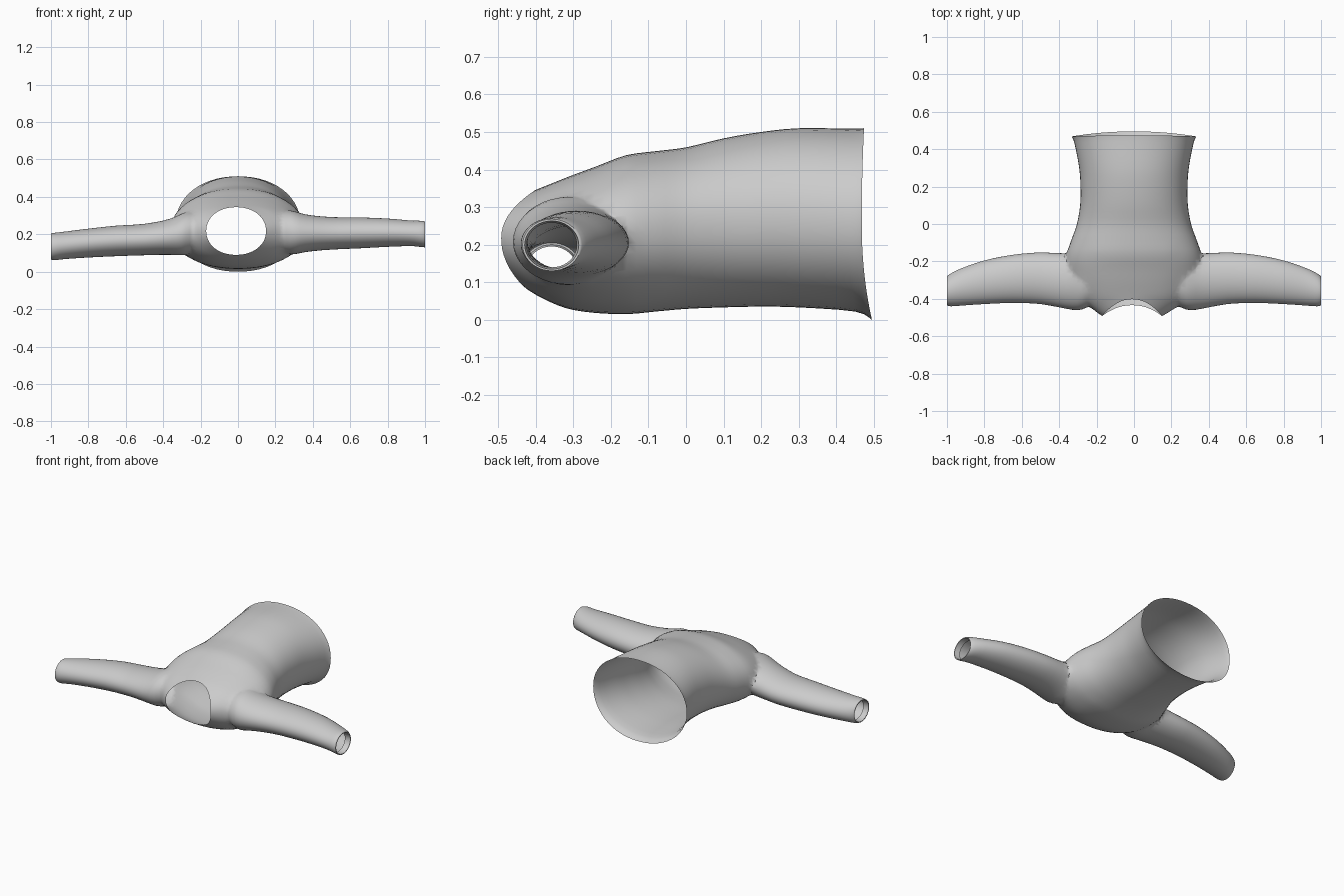
import bpy, bmesh
from math import sin, cos, pi
from mathutils import Vector

if "Cube" in bpy.data.objects:
    bpy.data.objects.remove(bpy.data.objects["Cube"])

SIDES = 56
caps = []          # centres of the end caps, removed later to leave openings


def smooth_rows(rows, steps):
    """Catmull-Rom interpolation through section rows."""
    out = []
    for i in range(len(rows) - 1):
        p = [rows[max(0, min(len(rows) - 1, i + k))] for k in (-1, 0, 1, 2)]
        for s in range(steps):
            t = s / steps
            out.append([0.5 * (2 * b + (c - a) * t + (2 * a - 5 * b + 4 * c - d) * t * t
                               + (3 * b - a - 3 * c + d) * t ** 3) for a, b, c, d in zip(*p)])
    return out + [list(rows[-1])]


def power(v, e):
    return (abs(v) ** e) * (1 if v >= 0 else -1)


def loft(name, rings):
    """Closed tube through rings of points, with fan caps."""
    bm = bmesh.new()
    loops = [[bm.verts.new(p) for p in r] for r in rings]
    n = len(loops[0])
    for a, b in zip(loops, loops[1:]):
        for i in range(n):
            bm.faces.new((a[i], a[(i + 1) % n], b[(i + 1) % n], b[i]))
    for lp in (loops[0], loops[-1]):
        c = sum((v.co for v in lp), Vector()) / n
        caps.append(c)
        cv = bm.verts.new(c)
        for i in range(n):
            bm.faces.new((lp[i], lp[(i + 1) % n], cv))
    bmesh.ops.recalc_face_normals(bm, faces=bm.faces)
    me = bpy.data.meshes.new(name)
    bm.to_mesh(me)
    bm.free()
    ob = bpy.data.objects.new(name, me)
    bpy.context.collection.objects.link(ob)
    return ob


def body_ring(row):
    y_side, y_top, y_bot, hw, z0, z1, cx = row
    pts = []
    for i in range(SIDES):
        a = 2 * pi * i / SIDES
        s, c = sin(a), cos(a)
        y = y_side + ((y_top if s > 0 else y_bot) - y_side) * s * s
        pts.append(Vector((cx + hw * power(c, 0.95), y,
                           (z0 + z1) / 2 + (z1 - z0) / 2 * power(s, 0.95))))
    return pts


# torso: y at sides, top, bottom; half width; z low, z high; x centre
torso_rows = [
    (.468, .474, .495, .333, .0, .51, 0),
    (.43, .44, .45, .318, .022, .509, 0),
    (.3, .3, .3, .293, .033, .51, 0),
    (.2, .2, .2, .286, .035, .5, 0),
    (.1, .1, .1, .288, .033, .483, 0),
    (0, 0, 0, .305, .029, .459, 0),
    (-.08, -.08, -.08, .333, .022, .449, 0),
    (-.16, -.16, -.16, .362, .015, .438, 0),
    (-.25, -.24, -.25, .36, .019, .408, 0),
    (-.33, -.31, -.32, .335, .031, .382, 0),
    (-.41, -.365, -.38, .28, .056, .36, 0),
    (-.46, -.39, -.415, .21, .076, .35, -.005),
    (-.492, -.402, -.434, .16, .09, .345, -.01),
]
shirt = loft("shirt", [body_ring(r) for r in smooth_rows(torso_rows, 3)])


def sleeve(name, side, rows):
    """Rows: distance from centre, y front, y back, z low, z high."""
    rings = []
    for d, y0, y1, z0, z1 in rows:
        rings.append([Vector((side * d,
                              (y0 + y1) / 2 + (y1 - y0) / 2 * cos(2 * pi * i / 40),
                              (z0 + z1) / 2 + (z1 - z0) / 2 * sin(2 * pi * i / 40)))
                      for i in range(40)])
    # cuff hem folded inward
    mid = sum(rings[-1], Vector()) / 40
    for dx, k in ((0, .93), (-.035, .86)):
        rings.append([mid + (p - mid) * k + Vector((side * dx, 0, 0)) for p in rings[-1 if dx == 0 else -2]])
    return loft(name, rings)


# sleeve plan outline (shared) and each side's heights
plan = [(.2, -.41, -.2), (.28, -.462, -.175), (.36, -.455, -.157), (.5, -.428, -.152),
        (.65, -.422, -.165), (.8, -.428, -.195), (.92, -.436, -.236), (.98, -.44, -.265),
        (1.0, -.435, -.28)]
heights = {
    1: [(.13, .31), (.09, .33), (.105, .306), (.118, .292), (.125, .29), (.133, .284),
        (.137, .274), (.132, .272), (.13, .268)],
    -1: [(.13, .31), (.088, .32), (.09, .283), (.088, .256), (.083, .246), (.076, .23),
         (.068, .215), (.062, .208), (.065, .205)],
}
for side, label in ((1, "right_sleeve"), (-1, "left_sleeve")):
    rows = smooth_rows([p + h for p, h in zip(plan, heights[side])], 3)
    arm = sleeve(label, side, rows)
    m = shirt.modifiers.new("join", 'BOOLEAN')
    m.operation, m.object, m.solver = 'UNION', arm, 'EXACT'
    bpy.context.view_layer.objects.active = shirt
    bpy.ops.object.modifier_apply(modifier=m.name)
    bpy.data.objects.remove(arm)

# open the neck, hem and cuffs
bm = bmesh.new()
bm.from_mesh(shirt.data)
bmesh.ops.delete(bm, geom=[v for v in bm.verts if any((v.co - c).length < 1e-3 for c in caps)],
                 context='VERTS')
# soften the shoulder seams
near = [v for v in bm.verts if .2 < abs(v.co.x) < .46 and v.co.y < -.1 and not v.is_boundary]
for _ in range(4):
    bmesh.ops.smooth_vert(bm, verts=near, factor=.4, use_axis_x=True, use_axis_y=True, use_axis_z=True)
bm.to_mesh(shirt.data)
bm.free()

shirt.select_set(True)
bpy.context.view_layer.objects.active = shirt
bpy.ops.object.shade_smooth_by_angle(angle=.9)
